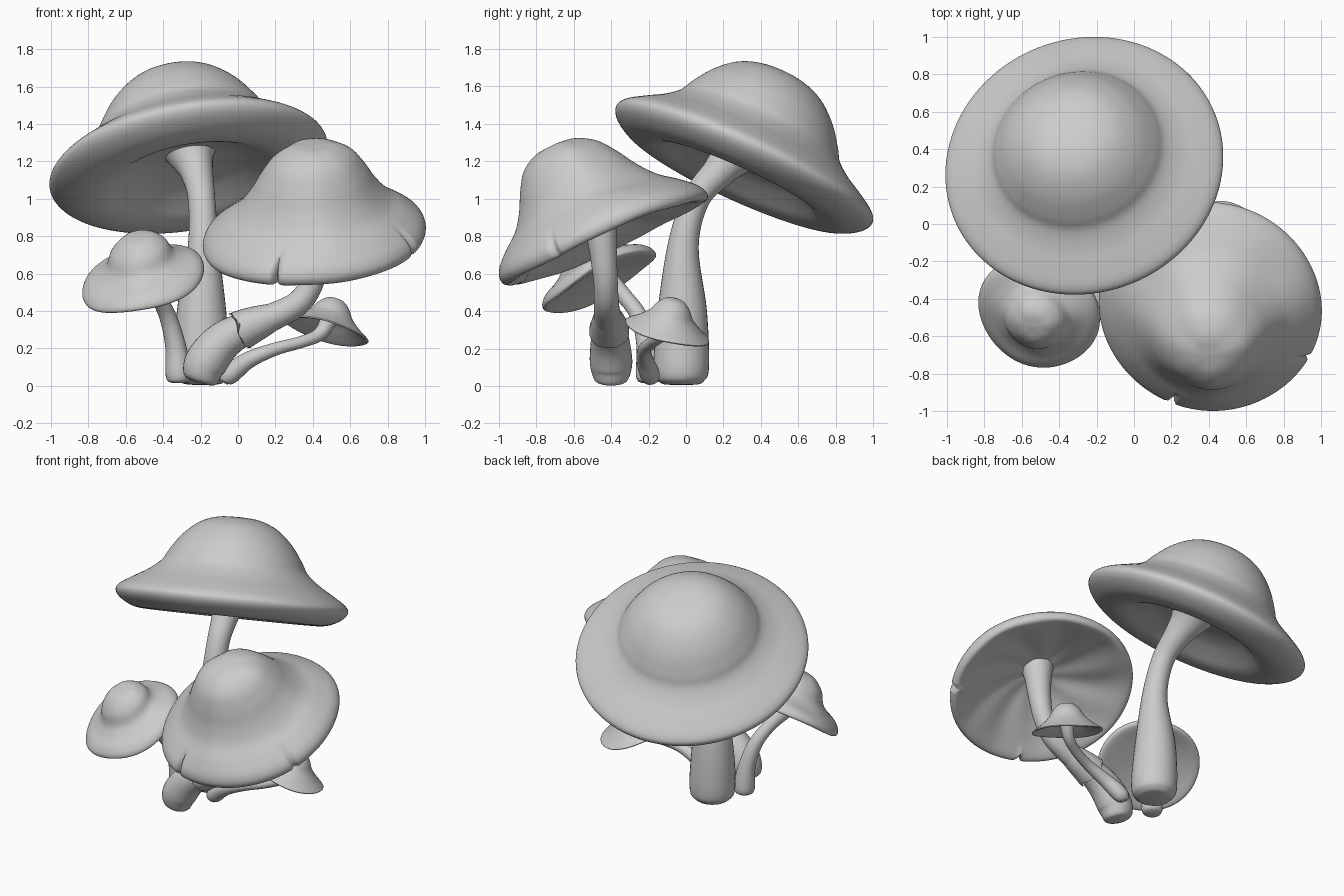
import bpy, bmesh
from math import sin, cos, pi, exp, radians, atan2
from mathutils import Vector

cube = bpy.data.objects.get("Cube")
if cube:
    bpy.data.objects.remove(cube, do_unlink=True)

# One plain grey for everything
grey = bpy.data.materials.new("plain_grey")
grey.use_nodes = True
GREY = (0.6, 0.6, 0.6, 1)
grey.diffuse_color = GREY
grey.node_tree.nodes["Principled BSDF"].inputs["Base Color"].default_value = GREY


def smooth_points(points, steps):
    """Catmull-Rom interpolation through points of any dimension."""
    pts = [Vector(p) for p in points]
    pts = [2 * pts[0] - pts[1]] + pts + [2 * pts[-1] - pts[-2]]
    out = []
    for a, b, c, d in zip(pts, pts[1:], pts[2:], pts[3:]):
        for i in range(steps):
            t = i / steps
            out.append(0.5 * (2 * b + (c - a) * t + (2 * a - 5 * b + 4 * c - d) * t ** 2
                              + (3 * b - a - 3 * c + d) * t ** 3))
    return out + [pts[-2]]


def skin(name, rings):
    """Bridge a list of closed rings into a smooth capped surface."""
    bm = bmesh.new()
    rows = [[bm.verts.new(p) for p in ring] for ring in rings]
    n = len(rows[0])
    for low, high in zip(rows, rows[1:]):
        for i in range(n):
            j = (i + 1) % n
            bm.faces.new((low[i], low[j], high[j], high[i]))
    bm.faces.new(rows[0])
    bm.faces.new(rows[-1])
    bmesh.ops.recalc_face_normals(bm, faces=bm.faces)
    mesh = bpy.data.meshes.new(name)
    bm.to_mesh(mesh)
    bm.free()
    mesh.materials.append(grey)
    obj = bpy.data.objects.new(name, mesh)
    bpy.context.collection.objects.link(obj)
    bpy.ops.object.select_all(action="DESELECT")
    obj.select_set(True)
    bpy.context.view_layer.objects.active = obj
    bpy.ops.object.shade_smooth_by_angle(angle=radians(60))


def stem(name, points, sides=32, steps=6, ragged=0):
    """Tube along (x, y, z, radius) points; ragged shifts the first ring."""
    path = smooth_points(points, steps)
    centres = [Vector(p[:3]) for p in path]
    rings = []
    side = Vector((0, 1, 0))
    for k, c in enumerate(centres):
        tangent = (centres[min(k + 1, len(centres) - 1)] - centres[max(k - 1, 0)]).normalized()
        side = (side - tangent * side.dot(tangent)).normalized()
        other = tangent.cross(side)
        ring = []
        for i in range(sides):
            a = 2 * pi * i / sides
            p = c + (side * cos(a) + other * sin(a)) * path[k][3]
            if k == 0:
                p += tangent * ragged * (sin(3 * a) + 0.6 * sin(7 * a + 1))
            ring.append(p)
        rings.append(ring)
    skin(name, rings)


def cap(name, centre, normal, profile, lean=(0, 0), folds=0, gills=0, wave=0,
        notches=(), sides=128):
    """Revolve a (radius, height) profile about a tilted axis; lean moves the crown."""
    n = Vector(normal).normalized()
    u = (Vector((1, 0, 0)) - n * n.x).normalized()
    v = n.cross(u)
    outline = smooth_points(profile, 5)
    rim_index = max(range(len(outline)), key=lambda i: outline[i][0])
    rim = outline[rim_index][0]
    top = outline[0][1]
    rings = []
    for k, (r, h) in enumerate(outline):
        r = max(r, 0.001)
        ratio = r / rim
        above = k <= rim_index
        slide = max(0, h) / top if above else 0
        middle = 6 * ratio ** 2 * (1 - ratio)
        ring = []
        for i in range(sides):
            a = 2 * pi * i / sides
            # folds and gills are strongest between crown and rim, waves at the rim
            if above:
                lift = folds * (sin(4 * a + 1) + 0.5 * sin(7 * a)) * middle
            else:
                lift = gills * (sin(9 * a + 4 * ratio) + 0.6 * sin(5 * a)) * middle
            lift += wave * sin(3 * a + 0.5) * ratio ** 3
            rr = r
            for angle, width, depth in notches:
                gap = atan2(sin(a - angle), cos(a - angle))
                rr -= depth * exp(-(gap / width) ** 2) * max(0, ratio - 0.8) * 5
            ring.append(Vector(centre) + u * (rr * cos(a) + lean[0] * slide)
                        + v * (rr * sin(a) + lean[1] * slide) + n * (h + lift))
        rings.append(ring)
    skin(name, rings)


# Tall mushroom: broad hat with a thick lip and a hollow around the stem
cap("tall_cap", (-0.265, 0.31, 1.18), (-0.18, 0.457, 1),
    [(0, .542), (.13, .532), (.25, .486), (.355, .395), (.43, .29), (.472, .22), (.55, .155),
     (.65, .095), (.73, .042), (.752, 0), (.72, -.048), (.64, -.092), (.55, -.105),
     (.47, -.09), (.38, -.045), (.28, 0), (.15, .03), (0, .035)], lean=(0, -0.02))
stem("tall_stem",
     [(-.19, -.025, .005, .05), (-.19, -.025, .02, .115), (-.19, -.025, .1, .148),
      (-.195, -.02, .4, .132), (-.185, -.015, .75, .083), (-.195, .055, 1.0, .073),
      (-.22, .17, 1.14, .088), (-.245, .24, 1.22, .12), (-.265, .295, 1.3, .18)])

# Front mushroom: bell-shaped cap with folds and a split rim
cap("front_cap", (0.408, -0.435, 0.788), (-0.092, -0.437, 1),
    [(0, .565), (.11, .553), (.21, .495), (.28, .4), (.34, .295), (.41, .205), (.5, .135),
     (.57, .072), (.598, .02), (.588, -.018), (.55, -.022), (.45, .02), (.3, .08),
     (.15, .13), (0, .145)],
    lean=(0.04, -0.045), folds=0.009, gills=0.007, wave=0.009, sides=220,
    notches=((radians(249), 0.022, 0.06), (radians(-27), 0.022, 0.035)))
stem("front_stem",
     [(-.2, -.4, .015, .05), (-.195, -.4, .035, .09), (-.175, -.4, .12, .113),
      (-.09, -.405, .23, .105), (.03, -.41, .305, .088), (.2, -.42, .375, .073),
      (.33, -.425, .45, .066), (.4, -.43, .57, .065), (.42, -.445, .74, .075),
      (.42, -.46, .88, .09), (.415, -.48, 1.0, .12)])
stem("front_stem_torn_sleeve",
     [(.01, -.41, .295, .107), (.06, -.411, .318, .1), (.13, -.415, .347, .087),
      (.2, -.42, .375, .07)], ragged=0.014)

# Small mushroom on the right: flat brim and round crown
cap("small_cap", (-0.508, -0.465, 0.566), (-0.27, -0.53, 1),
    [(0, .252), (.085, .238), (.15, .185), (.185, .115), (.235, .077), (.3, .045),
     (.333, .008), (.318, -.018), (.2, .0), (0, .025)],
    lean=(0.025, 0.035), folds=0.003, wave=0.012)
stem("small_stem",
     [(-.32, -.2, .015, .03), (-.32, -.2, .03, .06), (-.32, -.2, .08, .068),
      (-.335, -.21, .22, .055), (-.375, -.25, .37, .046), (-.43, -.33, .48, .043),
      (-.5, -.44, .59, .06)], sides=24)

# Tiny mushroom on the left: pointed cap on a bent stem
cap("tiny_cap", (0.475, -0.1, 0.293), (0.27, 0.25, 1),
    [(0, .185), (.05, .175), (.09, .138), (.12, .09), (.17, .045), (.22, .01), (.23, 0),
     (.215, -.003), (.15, .03), (.08, .07), (0, .08)], wave=0.004)
stem("tiny_stem",
     [(-.08, -.19, .02, .025), (-.07, -.19, .035, .042), (-.035, -.195, .068, .053),
      (.06, -.22, .14, .045), (.2, -.22, .197, .035), (.34, -.18, .235, .032),
      (.44, -.13, .28, .037), (.5, -.08, .38, .05)], sides=24)
